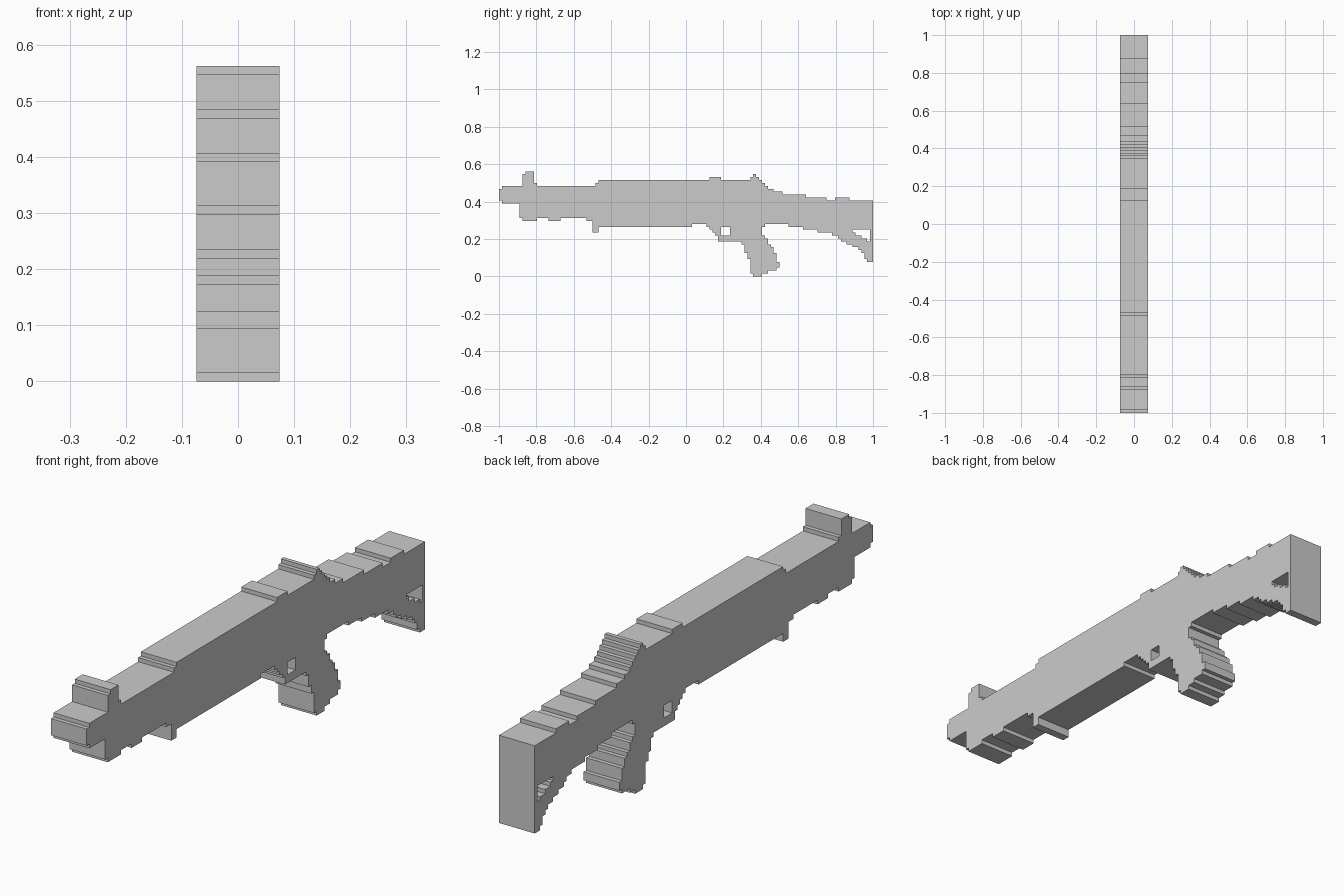
import bpy, bmesh

if "Cube" in bpy.data.objects:
    bpy.data.objects.remove(bpy.data.objects["Cube"])

U = 1 / 64      # size of one step of the blocky silhouette
HALF = 0.074    # half thickness in x


def stepped_slab(name, start, runs):
    """Extrude a stepped side profile; runs are (end_y, bottom_z, top_z) in steps."""
    top, bottom, y = [], [], start
    for end, lo, hi in runs:
        for path, z in ((top, hi), (bottom, lo)):
            if path and path[-1][1] == z:
                path.pop()              # same level: lengthen the run
            else:
                path.append((y, z))
            path.append((end, z))
        y = end
    bm = bmesh.new()
    verts = [bm.verts.new((-HALF, py * U, pz * U)) for py, pz in bottom + top[::-1]]
    face = bm.faces.new(verts)
    new = bmesh.ops.extrude_face_region(bm, geom=[face])["geom"]
    bmesh.ops.translate(bm, vec=(2 * HALF, 0, 0),
                        verts=[v for v in new if isinstance(v, bmesh.types.BMVert)])
    bmesh.ops.recalc_face_normals(bm, faces=bm.faces)
    mesh = bpy.data.meshes.new(name)
    bm.to_mesh(mesh)
    bm.free()
    obj = bpy.data.objects.new(name, mesh)
    bpy.context.collection.objects.link(obj)
    return obj


# Muzzle and fore-end with its ribbed underside
stepped_slab("muzzle", -64, [(-63, 26, 30), (-57, 25, 31)])
stepped_slab("fore_end", -57, [
    (-56, 20, 31), (-51, 19, 31), (-47, 20, 31), (-43, 19, 31),
    (-34, 20, 31), (-32, 19, 31), (-31, 15, 31), (-30, 15, 32)])

# Sights standing on the top edge
stepped_slab("front_sight", -56, [(-55, 31, 35), (-52, 31, 36), (-51, 31, 32)])
stepped_slab("top_rib", 8, [(12, 33, 34)])
stepped_slab("rear_sight", 22, [(23, 33, 34), (24, 33, 35), (25, 33, 34)])

# Receiver, stepping down behind the rear sight
stepped_slab("receiver", -30, [
    (2, 17, 33), (7, 18, 33), (26, 17, 33), (27, 17, 32), (28, 18, 31),
    (30, 18, 30), (33, 18, 29)])

# Trigger guard wraps the square opening in front of the grip
stepped_slab("trigger_guard", 8, [
    (9, 16, 17), (10, 15, 17), (11, 14, 17), (12, 12, 17), (15, 12, 14)])

# Slanted grip
stepped_slab("grip", 15, [
    (19, 12, 17), (20, 11, 17), (21, 8, 17), (22, 6, 17), (23, 1, 17),
    (26, 0, 17), (27, 1, 14), (28, 1, 13), (29, 2, 11), (30, 2, 10),
    (31, 2, 8), (32, 3, 5)])

# Shoulder stock: upper bar, lower strut and butt plate around the opening
stepped_slab("stock", 33, [
    (35, 18, 28), (40, 17, 28), (41, 16, 28), (45, 16, 27), (48, 15, 27),
    (50, 15, 26), (51, 14, 26), (52, 14, 27), (53, 13, 27), (55, 12, 27),
    (56, 11, 27), (57, 11, 26), (64, 16, 26)])
stepped_slab("stock_strut", 57, [
    (58, 10, 15), (59, 10, 14), (60, 9, 14), (61, 8, 13), (62, 6, 13), (63, 5, 12)])
stepped_slab("butt_plate", 63, [(64, 5, 16)])
